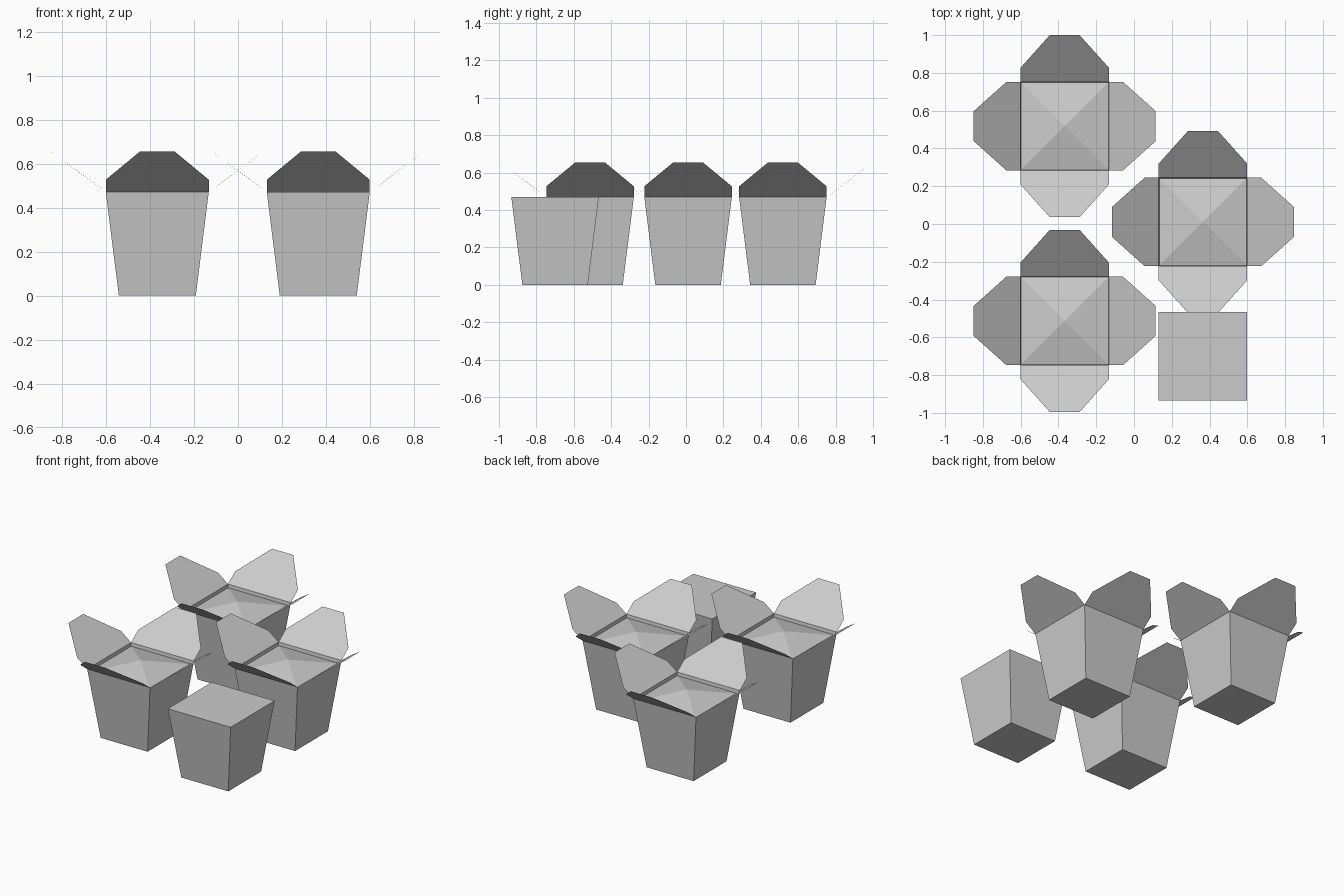
import bpy, bmesh, math
from mathutils import Matrix, Vector

if "Cube" in bpy.data.objects:
    bpy.data.objects.remove(bpy.data.objects["Cube"])

TOP, BOTTOM, HEIGHT = 0.234, 0.175, 0.47      # half widths and carton height
FILL_Z, PEAK_Z = 0.447, 0.503                 # food mound base and peak


def square(half, z):
    return [Vector((sx * half, sy * half, z))
            for sx, sy in ((-1, -1), (1, -1), (1, 1), (-1, 1))]


def make_object(name, faces, center):
    bm = bmesh.new()
    for pts in faces:
        bm.faces.new([bm.verts.new(p) for p in pts])
    bmesh.ops.remove_doubles(bm, verts=bm.verts[:], dist=0.0001)
    mesh = bpy.data.meshes.new(name)
    bm.to_mesh(mesh)
    bm.free()
    obj = bpy.data.objects.new(name, mesh)
    obj.location = (center[0], center[1], 0)
    bpy.context.collection.objects.link(obj)
    return obj


def carton_body(center, closed):
    # tapered walls and floor, with a flat lid on the closed carton
    low, high = square(BOTTOM, 0), square(TOP, HEIGHT)
    faces = [low[::-1]]
    for i in range(4):
        j = (i + 1) % 4
        faces.append([low[i], low[j], high[j], high[i]])
    if closed:
        faces.append(high)
    make_object("closed_carton" if closed else "carton_body", faces, center)


def carton_flaps(center):
    # one six-sided flap, leaning outward, turned to all four sides
    profile = [(-TOP, 0, 0), (-TOP, 0.075, 0.057), (-0.079, 0.248, 0.185),
               (0.079, 0.248, 0.185), (TOP, 0.075, 0.057), (TOP, 0, 0)]
    flap = [Vector((x, TOP + out, HEIGHT + up)) for x, out, up in profile]
    for i, side in enumerate(("back", "left", "front", "right")):
        turn = Matrix.Rotation(i * math.pi / 2, 3, 'Z')
        make_object(side + "_flap", [[turn @ p for p in flap]], center)


def food_mound(center):
    # shallow pyramid filling the carton just below its rim
    half = BOTTOM + (TOP - BOTTOM) * FILL_Z / HEIGHT
    base, peak = square(half, FILL_Z), Vector((0, 0, PEAK_Z))
    make_object("food_mound",
                [[base[i], base[(i + 1) % 4], peak] for i in range(4)], center)


# three open cartons
for spot in ((-0.367, 0.518), (-0.367, -0.513), (0.365, 0.011)):
    carton_body(spot, False)
    carton_flaps(spot)
    food_mound(spot)

# one closed carton
carton_body((0.365, -0.70), True)
